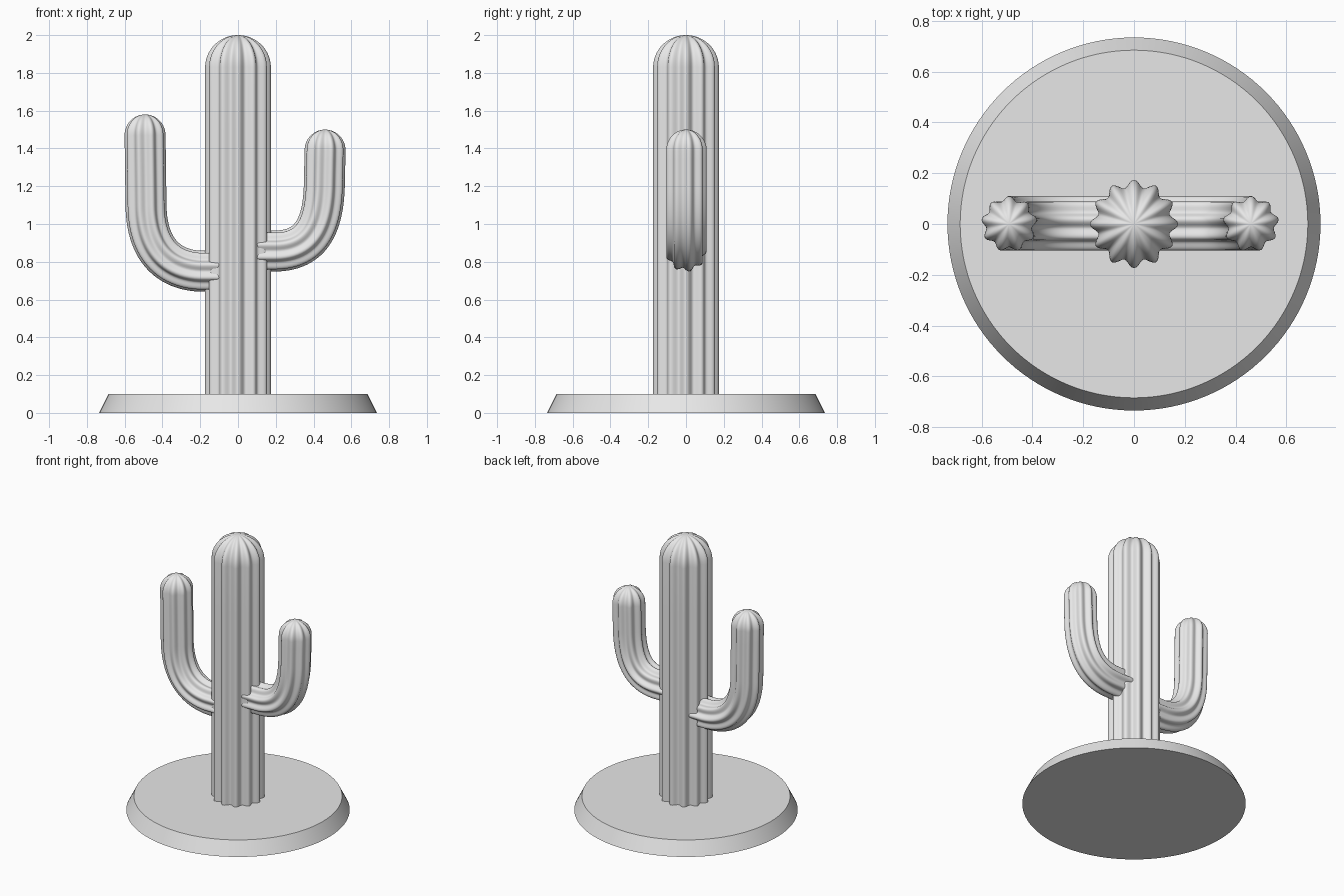
import bpy, bmesh
from math import pi, sin, cos
from mathutils import Vector
from mathutils.geometry import interpolate_bezier

cube = bpy.data.objects.get("Cube")
if cube:
    bpy.data.objects.remove(cube, do_unlink=True)

grey = bpy.data.materials.new("plain grey")
grey.use_nodes = True
GREY = (0.8, 0.8, 0.8, 1)
grey.diffuse_color = GREY
grey.node_tree.nodes["Principled BSDF"].inputs["Base Color"].default_value = GREY

SIDE = Vector((0, 1, 0))
UP = Vector((0, 0, 1))


def finish(bm, name, smooth_angle):
    bmesh.ops.recalc_face_normals(bm, faces=bm.faces)
    mesh = bpy.data.meshes.new(name)
    bm.to_mesh(mesh)
    bm.free()
    mesh.materials.append(grey)
    obj = bpy.data.objects.new(name, mesh)
    bpy.context.collection.objects.link(obj)
    bpy.ops.object.select_all(action='DESELECT')
    obj.select_set(True)
    bpy.context.view_layer.objects.active = obj
    bpy.ops.object.shade_smooth_by_angle(angle=smooth_angle)
    return obj


def fluted_stem(name, path, ribs, radius, depth, dome):
    """Sweep a ribbed section along a path in the xz plane, closed by a dome."""
    count = ribs * 10
    stations = []
    for i, p in enumerate(path):
        a, b = path[max(i - 1, 0)], path[min(i + 1, len(path) - 1)]
        stations.append((p, (b - a).normalized(), 1.0))
    steps = 14
    for i in range(1, steps):
        a = pi / 2 * i / steps
        stations.append((path[-1] + UP * dome * sin(a), UP, cos(a)))

    bm = bmesh.new()
    rings = []
    for centre, tangent, scale in stations:
        across = SIDE.cross(tangent)
        ring = []
        for k in range(count):
            a = 2 * pi * k / count
            r = scale * (radius + depth * cos(ribs * (a - pi / 2)))
            ring.append(bm.verts.new(centre + across * r * cos(a) + SIDE * r * sin(a)))
        rings.append(ring)
    tip = bm.verts.new(path[-1] + UP * dome)
    for low, high in zip(rings, rings[1:]):
        for k in range(count):
            n = (k + 1) % count
            bm.faces.new((low[k], low[n], high[n], high[k]))
    for k in range(count):
        bm.faces.new((rings[-1][k], rings[-1][(k + 1) % count], tip))
    bm.faces.new(rings[0])
    return finish(bm, name, pi / 3)


def arm_path(start, bend, top):
    """Straight root inside the trunk, curved elbow, then upright to the dome."""
    points = [Vector((x, 0, z)) for x, z in bend]
    elbow = interpolate_bezier(*points, 24)
    end = Vector((top[0], 0, top[1]))
    upright = [elbow[-1].lerp(end, t / 4) for t in range(1, 5)]
    return [Vector((start, 0, points[0].z))] + elbow + upright


# Base disc with a sloped rim
bm = bmesh.new()
bmesh.ops.create_cone(bm, cap_ends=True, segments=128, radius1=0.735, radius2=0.685, depth=0.1)
bmesh.ops.translate(bm, verts=bm.verts, vec=(0, 0, 0.05))
finish(bm, "base", pi / 6)

# Trunk
trunk_path = [Vector((0, 0, z)) for z in (0.05, 0.5, 1.0, 1.5, 1.83)]
fluted_stem("trunk", trunk_path, 12, 0.1595, 0.0145, 0.17)

# Arms
fluted_stem("right_arm", arm_path(-0.05, [(-0.2, 0.75), (-0.4, 0.76), (-0.485, 0.9), (-0.487, 1.1)],
                                  (-0.492, 1.47)), 9, 0.1005, 0.0095, 0.11)
fluted_stem("left_arm", arm_path(0.05, [(0.2, 0.857), (0.38, 0.86), (0.45, 0.98), (0.457, 1.2)],
                                 (0.461, 1.39)), 9, 0.1005, 0.0095, 0.11)
